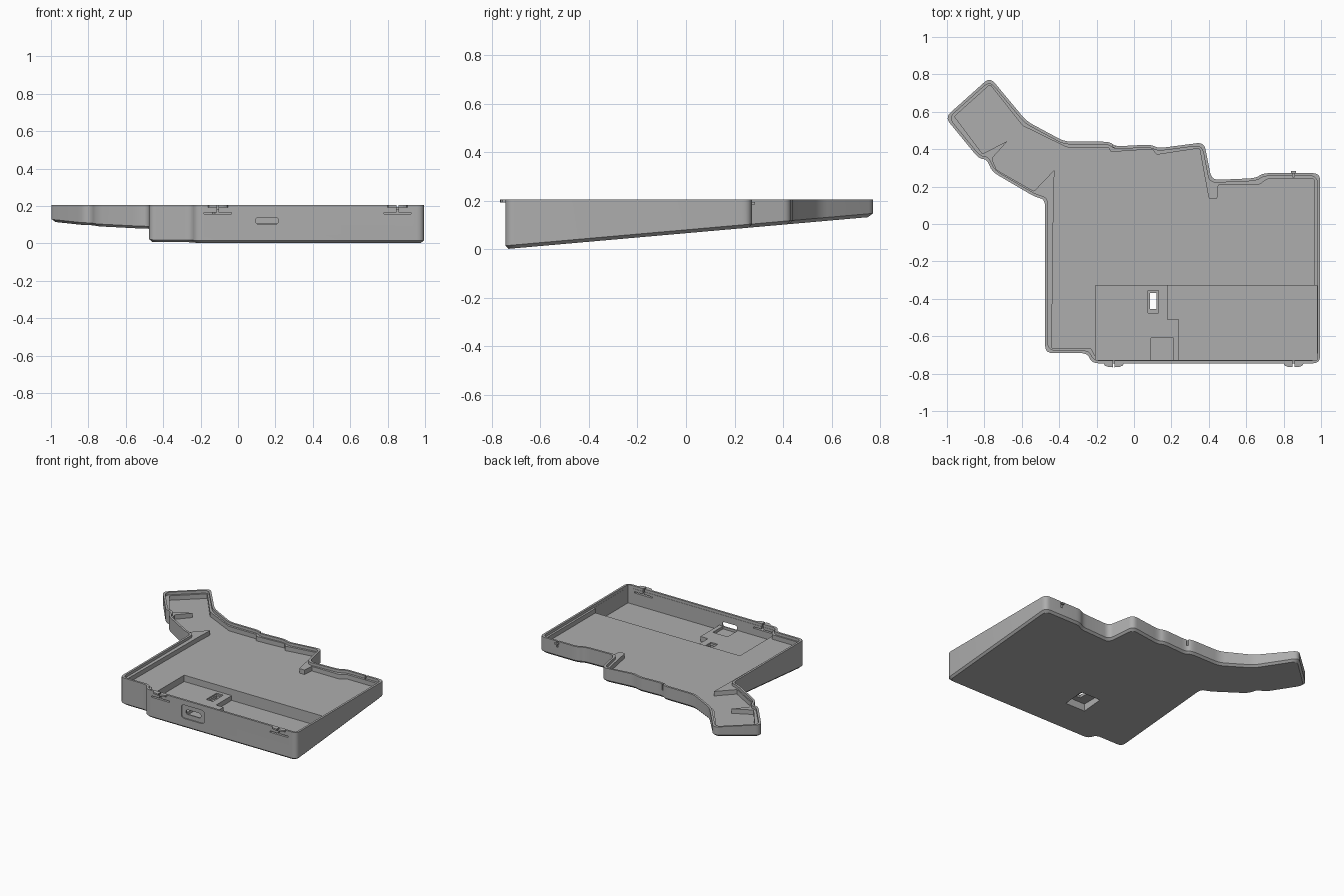
import bpy, bmesh
from mathutils import Vector

if "Cube" in bpy.data.objects:
    bpy.data.objects.remove(bpy.data.objects["Cube"])

grey = bpy.data.materials.new("plain grey")
grey.use_nodes = True
grey.diffuse_color = (0.42, 0.42, 0.42, 1)
grey.node_tree.nodes["Principled BSDF"].inputs["Base Color"].default_value = grey.diffuse_color

TOP, LIP, FLOOR, SHELF, POCKET = 0.205, 0.185, 0.152, 0.105, 0.07
ABOVE = 0.3
FRONT = -0.745


def underside(y):
    return (y - FRONT) * 0.088


def inset_ring(points, inset=0.0, radius=0.04, steps=5):
    """Offset a clockwise outline inwards, then round its corners."""
    pts = [Vector(p) for p in points]
    n = len(pts)
    moved = []
    for i, p in enumerate(pts):
        a = (p - pts[i - 1]).normalized()
        b = (pts[(i + 1) % n] - p).normalized()
        na, nb = Vector((a.y, -a.x)), Vector((b.y, -b.x))
        moved.append(p + (na + nb) * inset / (1 + na.dot(nb)))
    if not radius:
        return moved
    ring = []
    for i, p in enumerate(moved):
        back, ahead = moved[i - 1] - p, moved[(i + 1) % n] - p
        start = p + back.normalized() * min(radius, back.length * 0.45)
        end = p + ahead.normalized() * min(radius, ahead.length * 0.45)
        for k in range(steps + 1):
            t = k / steps
            ring.append(start * (1 - t) ** 2 + p * 2 * t * (1 - t) + end * t ** 2)
    return ring


def loft(name, rings):
    """Solid through rings of 3D points, capped at both ends."""
    bm = bmesh.new()
    loops = [[bm.verts.new(p) for p in ring] for ring in rings]
    for low, high in zip(loops, loops[1:]):
        for i in range(len(low)):
            bm.faces.new((low[i - 1], low[i], high[i], high[i - 1]))
    bm.faces.new(loops[0])
    bm.faces.new(loops[-1])
    bmesh.ops.recalc_face_normals(bm, faces=bm.faces)
    mesh = bpy.data.meshes.new(name)
    bm.to_mesh(mesh)
    bm.free()
    mesh.materials.append(grey)
    obj = bpy.data.objects.new(name, mesh)
    bpy.context.collection.objects.link(obj)
    return obj


def prism(name, ring, z0, z1):
    return loft(name, [[(p[0], p[1], z) for p in ring] for z in (z0, z1)])


def box(name, x0, x1, y0, y1, z0, z1):
    return prism(name, [(x0, y0), (x0, y1), (x1, y1), (x1, y0)], z0, z1)


def carve(target, cutter):
    cutter.hide_render = True
    mod = target.modifiers.new("cut", "BOOLEAN")
    mod.operation, mod.solver, mod.object = "DIFFERENCE", "EXACT", cutter
    bpy.context.view_layer.objects.active = target
    bpy.ops.object.modifier_apply(modifier=mod.name)
    bpy.data.objects.remove(cutter)


# Outer wall outline, clockwise from the tip of the arm
outline = [(-1.01, .57), (-.77, .785), (-.575, .55), (-.37, .44), (-.13, .44),
           (-.1, .415), (.09, .425), (.13, .405), (.375, .437), (.415, .235),
           (.65, .245), (.69, .272), (.995, .272), (.995, FRONT), (-.225, FRONT),
           (-.25, -.69), (-.475, -.69), (-.475, .13), (-.53, .145), (-.76, .28),
           (-.785, .345), (-.83, .35)]
# Floor outline with the small support ledges standing inside it
floor = [(-.96, .575), (-.77, .745), (-.595, .525), (-.36, .41), (-.135, .41),
         (-.125, .385), (.1, .4), (.12, .37), (.35, .405), (.4, .135),
         (.445, .135), (.45, .21), (.67, .21), (.71, .24), (.965, .24),
         (.965, -.72), (-.2, -.72), (-.23, -.665), (-.44, -.665), (-.43, .15),
         (-.425, .29), (-.535, .175), (-.735, .29), (-.76, .35), (-.675, .445),
         (-.81, .375)]

# Wedge shaped shell with a chamfered lower edge
chamfer = 0.014
outer, under = inset_ring(outline), inset_ring(outline, chamfer)
case = loft("case_shell", [
    [(p.x, p.y, underside(p.y)) for p in under],
    [(p.x, p.y, underside(p.y) + chamfer) for p in outer],
    [(p.x, p.y, TOP) for p in outer]])

# Rim step, main floor and front pocket with its board shelf
carve(case, prism("rim_cut", inset_ring(outline, 0.015), LIP, ABOVE))
carve(case, prism("floor_cut", inset_ring(floor, 0, 0.008, 2), FLOOR, ABOVE))
right, near, far = 0.979, -0.728, -0.33
carve(case, box("shelf_cut", -.205, right, near, far, SHELF, ABOVE))
carve(case, box("pocket_cut", .24, right, near, far, POCKET, ABOVE))
carve(case, box("pocket_side_cut", .18, .3, -.51, far, POCKET, ABOVE))
carve(case, box("connector_bay_cut", .09, .21, near, -.61, .085, ABOVE))

# Button opening through the underside
carve(case, box("button_recess_cut", .01, .17, -.5, -.34, -.1, .075))
carve(case, box("button_hole_cut", .085, .12, -.455, -.37, 0, ABOVE))
carve(case, box("button_rim_cut", .075, .13, -.475, -.355, .095, ABOVE))


# Port in the front wall: shallow rounded recess and a through slot
def port_cut(name, cx, cz, w, h, y0, y1, radius):
    corners = [(cx - w, cz - h), (cx - w, cz + h), (cx + w, cz + h), (cx + w, cz - h)]
    ring = inset_ring(corners, 0, radius)
    return loft(name, [[(p.x, y, p.y) for p in ring] for y in (y0, y1)])


carve(case, port_cut("port_recess_cut", .155, .12, .093, .049, -.8, FRONT + .008, .025))
carve(case, port_cut("port_slot_cut", .155, .12, .06, .017, -.8, -.65, .015))

# Spring latches: slots in the front and back walls
for x, back in ((-.108, .43), (.853, .27)):
    carve(case, box("latch_slot_cut", x - .073, x + .073, -.8, -.715, .156, .166))
    carve(case, box("latch_slit_cut", x - .005, x + .005, -.8, -.715, .16, ABOVE))
    carve(case, box("back_slit_cut", x - .006, x + .006, back - .018, back + .05, .16, ABOVE))

# Latch bumps on the front, split in two halves, and the back nub
for x in (-.108, .853):
    for side in (-1, 1):
        shape = [(x + side * a, FRONT + b) for a, b in
                 ((.005, .004), (.055, .004), (.048, -.012), (.03, -.019), (.005, -.021))]
        prism("latch_bump", shape, .193, TOP)
box("back_nub", .84, .866, .268, .284, .183, .194)

bpy.ops.object.select_all(action="DESELECT")
case.select_set(True)
bpy.context.view_layer.objects.active = case
bpy.ops.object.shade_smooth_by_angle()
